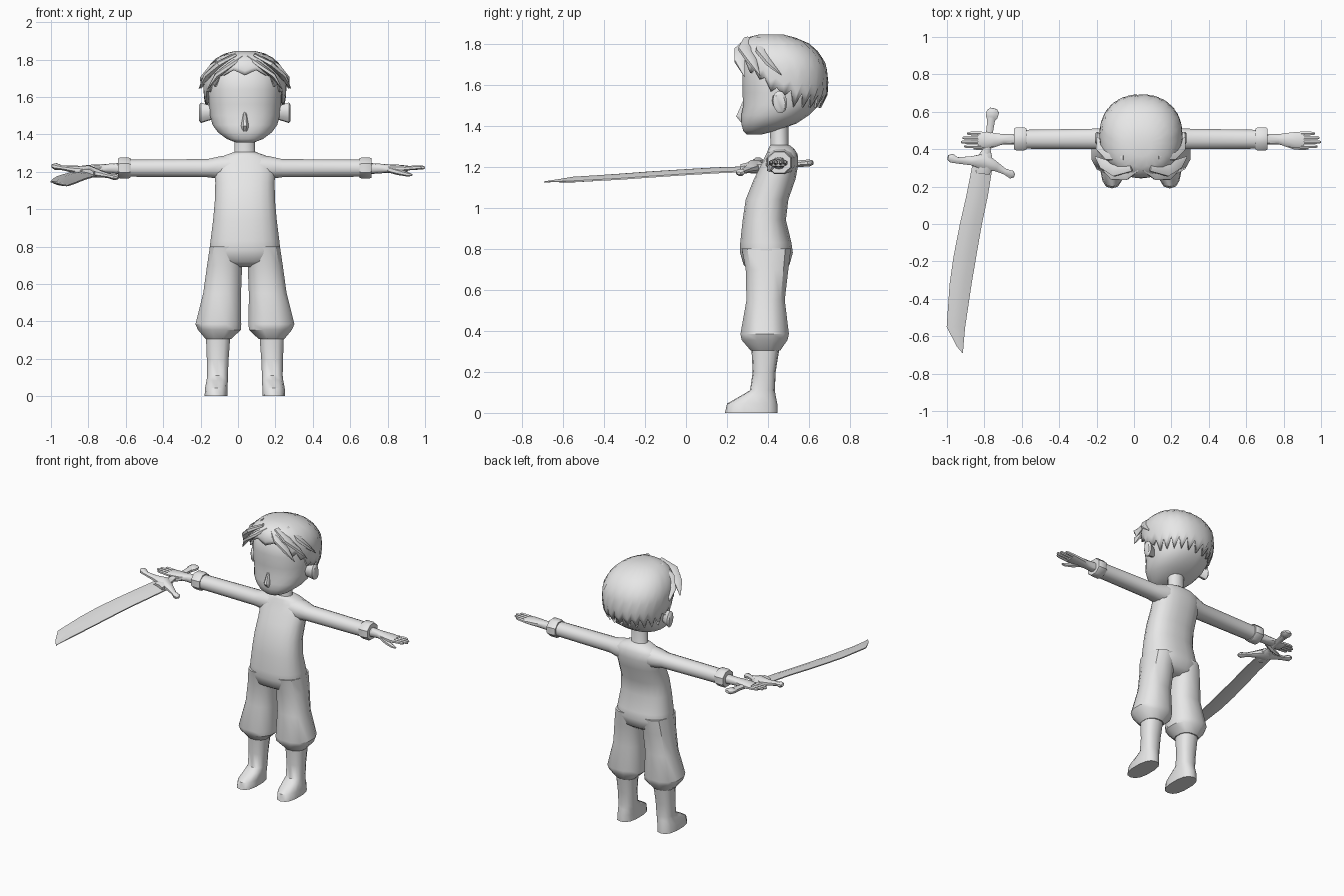
import bpy, bmesh, math
from mathutils import Vector as V

CX = 0.037  # the figure's own centre line
grey = bpy.data.materials.new("plain grey")
grey.diffuse_color = (0.8, 0.8, 0.8, 1)


def finish(name, bm, angle=40):
    bmesh.ops.recalc_face_normals(bm, faces=bm.faces)
    me = bpy.data.meshes.new(name)
    bm.to_mesh(me)
    bm.free()
    ob = bpy.data.objects.new(name, me)
    bpy.context.collection.objects.link(ob)
    me.materials.append(grey)
    bpy.ops.object.select_all(action='DESELECT')
    ob.select_set(True)
    bpy.context.view_layer.objects.active = ob
    bpy.ops.object.shade_smooth_by_angle(angle=math.radians(angle))
    return ob


def loft(name, rings, n=16, p=2.0, angle=40):
    """Skin over rings of (centre, u, v); p is the squareness of the section."""
    bm = bmesh.new()
    rows = []
    for c, u, v in rings:
        row = []
        for i in range(n):
            a = math.tau * (i + 0.5) / n
            k, s = math.cos(a), math.sin(a)
            k = math.copysign(abs(k) ** (2 / p), k)
            s = math.copysign(abs(s) ** (2 / p), s)
            row.append(bm.verts.new(V(c) + V(u) * k + V(v) * s))
        rows.append(row)
    for a, b in zip(rows, rows[1:]):
        for i in range(n):
            j = (i + 1) % n
            bm.faces.new((a[i], a[j], b[j], b[i]))
    bm.faces.new(rows[0])
    bm.faces.new(rows[-1])
    return finish(name, bm, angle)


def stack(name, levels, n=16, p=2.0, angle=40):
    """Upright skin from levels of (z, x0, x1, y0, y1)."""
    return loft(name, [(((a + b) / 2, (c + d) / 2, z), ((b - a) / 2, 0, 0), (0, (d - c) / 2, 0))
                       for z, a, b, c, d in levels], n, p, angle)


def centred(levels):
    return [(z, CX - w, CX + w, a, b) for z, w, a, b in levels]


def tube(name, pts, n=8, p=2.0, flat=1.0, angle=40):
    """Tube through (x, y, z, radius); flat squashes it vertically."""
    rings = []
    for i, q in enumerate(pts):
        t = V(pts[min(i + 1, len(pts) - 1)][:3]) - V(pts[max(i - 1, 0)][:3])
        u = t.cross(V((0, 0, 1))).normalized()
        v = u.cross(t).normalized()
        rings.append((q[:3], u * q[3], v * q[3] * flat))
    return loft(name, rings, n, p, angle)


# Torso and neck
stack("torso", centred([
    (0.69, 0.10, 0.33, 0.46), (0.72, 0.185, 0.28, 0.505), (0.78, 0.192, 0.262, 0.522),
    (0.83, 0.186, 0.263, 0.515), (0.94, 0.172, 0.275, 0.488), (1.04, 0.163, 0.29, 0.50),
    (1.14, 0.160, 0.33, 0.535), (1.21, 0.165, 0.365, 0.548), (1.26, 0.158, 0.39, 0.545),
    (1.285, 0.115, 0.40, 0.53), (1.305, 0.06, 0.41, 0.505)]), 20, 2.4, 60)
stack("neck", centred([(1.27, 0.07, 0.405, 0.515), (1.31, 0.057, 0.41, 0.50),
                       (1.45, 0.055, 0.405, 0.50)]), 12)

# Head and nose
stack("head", centred([
    (1.357, 0.05, 0.295, 0.37), (1.375, 0.098, 0.278, 0.44), (1.41, 0.145, 0.268, 0.54),
    (1.45, 0.175, 0.268, 0.60), (1.50, 0.188, 0.277, 0.65), (1.56, 0.195, 0.273, 0.67),
    (1.64, 0.20, 0.272, 0.67), (1.72, 0.19, 0.28, 0.65), (1.79, 0.12, 0.34, 0.56)]), 20, 2.3, 60)
loft("nose", [((CX, 0.285, 1.52), (0.008, 0, 0), (0, 0.008, 0)),
              ((CX, 0.275, 1.445), (0.022, 0, 0), (0, 0.033, 0)),
              ((CX, 0.28, 1.415), (0.014, 0, 0), (0, 0.012, 0))], 8)

# Hair cap: rings widest to top, with a lower hem that varies around the head
SHAPE = [(1.46, 0.19, 0.28, 0.645), (1.55, 0.212, 0.265, 0.69), (1.62, 0.222, 0.258, 0.694),
         (1.70, 0.222, 0.25, 0.683), (1.76, 0.198, 0.245, 0.645), (1.80, 0.165, 0.262, 0.60),
         (1.83, 0.115, 0.30, 0.53), (1.845, 0.055, 0.36, 0.47)]
HEM = [(0, 1.715), (14, 1.745), (30, 1.715), (48, 1.665), (62, 1.64), (78, 1.57),
       (92, 1.56), (100, 1.525), (180, 1.52)]


def lerp(table, x):
    for a, b in zip(table, table[1:]):
        if x <= b[0]:
            t = max(0, (x - a[0]) / (b[0] - a[0]))
            return [p + (q - p) * t for p, q in zip(a, b)]
    return list(table[-1])


bm = bmesh.new()
COLS, ROWS = 48, 9
grid = []
for i in range(COLS):
    deg = i * 360 / COLS
    side = min(deg, 360 - deg)
    low = lerp(HEM, side)[1]
    if side > 95:
        low += 0.035 if i % 2 else -0.035
    elif side > 35:
        low += 0.018 if i % 2 else -0.018
    col = []
    for r in range(ROWS):
        t = r / (ROWS - 1)
        z = low + (1.845 - low) * (1 - (1 - t) ** 1.5)
        _, w, a, b = lerp(SHAPE, z)
        s, c = math.sin(math.radians(deg)), math.cos(math.radians(deg))
        s = math.copysign(abs(s) ** 0.9, s)
        c = math.copysign(abs(c) ** 0.9, c)
        col.append(bm.verts.new((CX + w * s, (a + b) / 2 - (b - a) / 2 * c, z)))
    grid.append(col)
for i in range(COLS):
    a, b = grid[i], grid[(i + 1) % COLS]
    for r in range(ROWS - 1):
        bm.faces.new((a[r], b[r], b[r + 1], a[r + 1]))
bm.faces.new([c[-1] for c in grid])
hair = finish("hair_cap", bm, 50)
thick = hair.modifiers.new("thickness", 'SOLIDIFY')
thick.thickness = 0.015
thick.offset = -1

for s, side in ((1, "left"), (-1, "right")):
    def X(o):
        return CX + s * o

    def leg_levels(rows):
        return [(z, *sorted((X(i), X(o))), a, b) for z, i, o, a, b in rows]

    # Swept front locks
    for k, path in enumerate((
            [(.02, .30, 1.815, .02), (.08, .262, 1.77, .03), (.15, .262, 1.715, .03), (.20, .285, 1.64, .003)],
            [(.05, .30, 1.825, .02), (.14, .285, 1.775, .035), (.20, .32, 1.715, .03), (.245, .36, 1.645, .003)],
            [(.09, .36, 1.825, .02), (.17, .37, 1.765, .035), (.215, .41, 1.70, .03), (.235, .465, 1.645, .003)])):
        tube(f"{side}_front_lock_{k + 1}", [(X(x), y, z, r) for x, y, z, r in path], 6, 2, 0.5)

    # Ear
    loft(f"{side}_ear", [((X(o), y, 1.515), (0, h, h * 0.3), (0, -0.01, v)) for o, y, h, v in
                         ((.17, .44, .02, .035), (.205, .45, .027, .045), (.235, .458, .034, .055),
                          (.245, .46, .022, .042))], 10)

    # Trouser leg, ending in a gathered cuff
    stack(f"{side}_trouser_leg", leg_levels([
        (0.80, 0.0, 0.19, 0.268, 0.515), (0.70, 0.012, 0.205, 0.288, 0.502),
        (0.55, 0.018, 0.226, 0.292, 0.484), (0.385, 0.016, 0.268, 0.262, 0.505),
        (0.355, 0.018, 0.255, 0.268, 0.498), (0.305, 0.072, 0.212, 0.312, 0.462)]), 12, 2.4, 35)

    # Lower leg and foot
    stack(f"{side}_lower_leg_and_foot", leg_levels([
        (0.33, 0.076, 0.21, 0.318, 0.458), (0.20, 0.086, 0.205, 0.325, 0.437),
        (0.11, 0.09, 0.203, 0.312, 0.433), (0.085, 0.09, 0.206, 0.27, 0.437),
        (0.045, 0.092, 0.214, 0.20, 0.445), (0.0, 0.092, 0.217, 0.19, 0.447)]), 14, 2.5, 45)

    # Sleeve, shoulder blend and cuff
    def across(name, rows, n, p=2.0, angle=40):
        loft(name, [((X(o), y, z), (0, a, 0), (0, 0, b)) for o, y, z, a, b in rows], n, p, angle)

    across(f"{side}_sleeve", [(.05, .46, 1.225, .075, .07), (.13, .46, 1.222, .072, .063),
                              (.20, .455, 1.219, .057, .05), (.63, .453, 1.219, .052, .047)], 12, 2.2, 60)
    across(f"{side}_sleeve_cuff", [(.612, .455, 1.22, .06, .056), (.622, .455, 1.22, .066, .06),
                                   (.668, .455, 1.22, .066, .06), (.678, .455, 1.22, .06, .056)], 8)

    # Hand with fingers and thumb
    across(f"{side}_palm", [(.66, .453, 1.217, .03, .03), (.735, .453, 1.217, .028, .025),
                            (.78, .45, 1.217, .038, .022), (.83, .449, 1.217, .045, .02),
                            (.872, .45, 1.217, .044, .015)], 10, 2.5)
    for k, (y, tip) in enumerate(((.415, .945), (.438, .963), (.461, .955), (.484, .93))):
        tube(f"{side}_finger_{k + 1}", [(X(.85), y, 1.217, .012), (X(.90), y, 1.221, .0115),
                                        (X(tip - .01), y, 1.222, .010), (X(tip), y, 1.222, .005)], 6)
    tube(f"{side}_thumb", [(X(.77), .43, 1.212, .017), (X(.82), .413, 1.198, .016),
                           (X(.87), .405, 1.186, .012), (X(.895), .404, 1.182, .005)], 6)

# Curved sword blade: left edge x, right edge x, y, middle z
blade = []
for a, b, y, z in ((-.855, -.762, .32, 1.188), (-.888, -.79, .15, 1.182), (-.922, -.822, 0, 1.173),
                   (-.955, -.852, -.17, 1.162), (-.977, -.877, -.32, 1.151),
                   (-.994, -.91, -.55, 1.137), (-.945, -.915, -.655, 1.129), (-.917, -.914, -.69, 1.125)):
    h = (b - a) / 2
    t = 0.009 if h > 0.02 else 0.003
    blade.append((((a + b) / 2, y, z), (h * 1.3, 0, -0.25 * h), (0, 0, t * 1.3)))
loft("sword_blade", blade, 8, 1.6, 30)

# Sword guard, grip and pommel
tube("sword_guard", [(-.995, .357, 1.233, .012), (-.975, .352, 1.228, .026), (-.945, .34, 1.222, .018),
                     (-.87, .338, 1.21, .026), (-.80, .335, 1.2, .048), (-.735, .305, 1.188, .026),
                     (-.69, .28, 1.178, .017), (-.655, .264, 1.171, .024), (-.64, .258, 1.168, .01)], 8, 2, 0.75)
tube("sword_collar", [(-.808, .27, 1.19, .04), (-.80, .335, 1.198, .052), (-.787, .40, 1.204, .022)], 8, 2, 0.6)
tube("sword_grip", [(-.79, .37, 1.203, .022), (-.78, .44, 1.208, .023),
                    (-.77, .51, 1.212, .02), (-.762, .57, 1.215, .024)], 8, 2, 0.8)
tube("sword_pommel", [(-.768, .55, 1.214, .018), (-.762, .572, 1.216, .034), (-.754, .60, 1.218, .036),
                      (-.75, .618, 1.219, .02)], 8, 2, 0.5)
